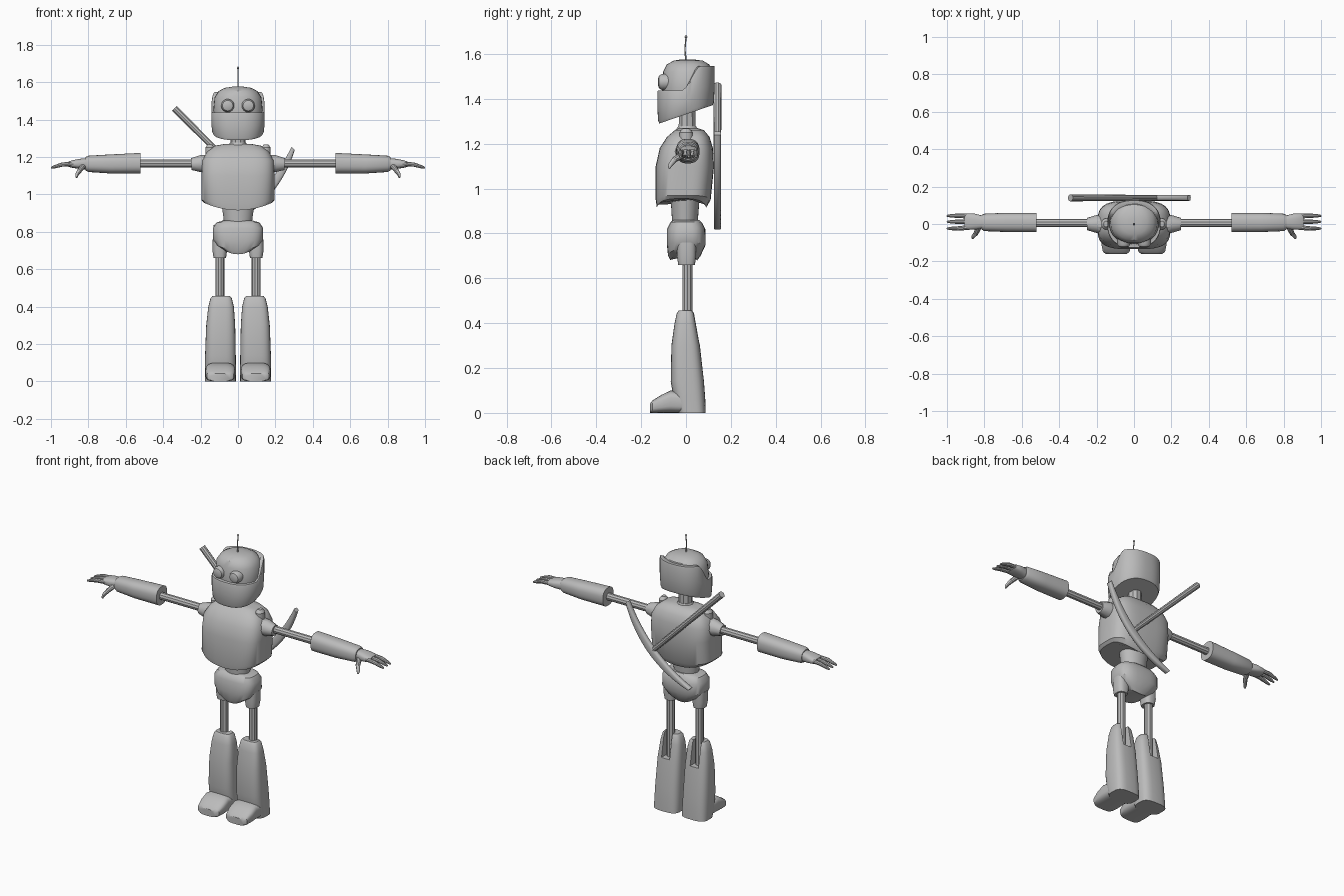
import bpy, bmesh, math
from mathutils import Vector

cube = bpy.data.objects.get("Cube")
if cube:
    bpy.data.objects.remove(cube, do_unlink=True)

grey = bpy.data.materials.new("plain grey")
grey.use_nodes = True
tint = (.5, .5, .5, 1)
grey.diffuse_color = tint
grey.node_tree.nodes["Principled BSDF"].inputs["Base Color"].default_value = tint


def select(obj):
    bpy.ops.object.select_all(action='DESELECT')
    obj.select_set(True)
    bpy.context.view_layer.objects.active = obj


def finish(obj, mirrored=False, angle=35):
    """Colour, shade and optionally mirror a part."""
    obj.data.materials.append(grey)
    select(obj)
    bpy.ops.object.shade_smooth_by_angle(angle=math.radians(angle))
    if mirrored:
        obj.modifiers.new("Mirror", 'MIRROR')
    return obj


def from_rings(name, rings):
    """Skin a stack of point rings and cap both ends."""
    bm = bmesh.new()
    rows = [[bm.verts.new(p) for p in ring] for ring in rings]
    for low, high in zip(rows, rows[1:]):
        for i in range(len(low)):
            j = (i + 1) % len(low)
            bm.faces.new((low[i], low[j], high[j], high[i]))
    bm.faces.new(rows[0])
    bm.faces.new(rows[-1])
    bmesh.ops.recalc_face_normals(bm, faces=bm.faces)
    mesh = bpy.data.meshes.new(name)
    bm.to_mesh(mesh)
    bm.free()
    obj = bpy.data.objects.new(name, mesh)
    bpy.context.collection.objects.link(obj)
    return obj


def unit_ring(power, sides):
    """Rounded-square outline reaching one unit each way."""
    for i in range(sides):
        angle = math.tau * i / sides
        c, s = math.cos(angle), math.sin(angle)
        yield (math.copysign(abs(c) ** (2 / power), c),
               math.copysign(abs(s) ** (2 / power), s))


def loft(name, rings, axis='z', power=2, sides=32, mirrored=False, angle=35):
    """Rings are (position, a min, a max, b min, b max, edge lift)."""
    stack = []
    for t, a0, a1, b0, b1, *lift in rings:
        ring = []
        for u, v in unit_ring(power, sides):
            a = (a0 + a1 + u * (a1 - a0)) / 2
            b = (b0 + b1 + v * (b1 - b0)) / 2
            h = t + (lift[0] * u * u if lift else 0)
            ring.append({'x': (h, a, b), 'y': (a, h, b), 'z': (a, b, h)}[axis])
        stack.append(ring)
    return finish(from_rings(name, stack), mirrored, angle)


def tube(name, points, mirrored=False):
    """Round rod along (x, y, z, radius) points."""
    curve = bpy.data.curves.new(name, 'CURVE')
    curve.dimensions = '3D'
    curve.bevel_depth = 1
    curve.bevel_resolution = 3
    curve.use_fill_caps = True
    line = curve.splines.new('POLY')
    line.points.add(len(points) - 1)
    for point, (x, y, z, r) in zip(line.points, points):
        point.co = (x, y, z, 1)
        point.radius = r
    obj = bpy.data.objects.new(name, curve)
    bpy.context.collection.objects.link(obj)
    select(obj)
    bpy.ops.object.convert(target='MESH')
    return finish(bpy.context.object, mirrored)


# Torso, waist and pelvis
loft("torso", [(.915, -.18, .18, -.13, .09, .04), (.95, -.195, .195, -.135, .11, .02),
               (1.1, -.195, .195, -.135, .125), (1.18, -.193, .193, -.117, .12),
               (1.23, -.165, .165, -.085, .105), (1.26, -.125, .125, -.05, .08),
               (1.27, -.07, .07, -.03, .05)], power=3.4, sides=48)
loft("waist", [(.82, -.07, .07, -.06, .05), (.95, -.088, .088, -.068, .06)])
loft("pelvis", [(.68, -.07, .07, -.07, .05, .02), (.7, -.115, .115, -.08, .065, .03),
                (.75, -.134, .134, -.085, .088, .01), (.82, -.135, .135, -.085, .086),
                (.85, -.115, .115, -.07, .07), (.86, -.08, .08, -.055, .06)], power=3)
loft("shoulder_knob", [(1.2, .125, .175, -.03, .03), (1.25, .125, .175, -.03, .03),
                       (1.268, .138, .162, -.015, .015)], mirrored=True)

# Neck and collar
tube("neck", [(0, .005, 1.22, .04), (0, .005, 1.4, .038)])
tube("collar", [(0, .005, 1.23, .055), (0, .005, 1.265, .05), (0, .005, 1.278, .042)])

# Skull and the wraparound jaw shell
loft("skull", [(1.37, -.12, .12, -.105, .11), (1.45, -.132, .132, -.108, .118),
               (1.52, -.125, .125, -.102, .117), (1.553, -.103, .103, -.086, .104),
               (1.57, -.07, .07, -.055, .075), (1.576, -.03, .03, -.02, .03)],
     power=2.2)


def shell_ring(level, size):
    """Slanted chin edge at level 0, stepped visor edge at level 1."""
    ring = []
    for u, v in unit_ring(2.4, 64):
        x, y = .143 * u * size, .128 * v * size
        low = 1.29 + .32 * (.128 * v + .128)
        rise = min(max((.128 * v + .02) / .09, 0), 1)
        high = 1.437 + .11 * rise * rise * (3 - 2 * rise)
        ring.append((x, y, low + (high - low) * level))
    return ring


finish(from_rings("jaw_shell", [shell_ring(0, .93), shell_ring(.08, .97), shell_ring(.5, 1),
                                shell_ring(.95, 1), shell_ring(1, .98), shell_ring(1, .85)]))

# Eyes and aerial
loft("eye", [(-.07, .02, .09, 1.44, 1.51), (-.108, .02, .09, 1.44, 1.51),
             (-.12, .027, .083, 1.447, 1.503), (-.125, .04, .07, 1.46, 1.49)],
     axis='y', mirrored=True)
tube("aerial", [(0, 0, 1.57, .004), (0, -.005, 1.62, .003), (0, 0, 1.675, .003)])
tube("aerial_tip", [(0, 0, 1.67, .003), (0, 0, 1.676, .007), (0, 0, 1.684, .003)])

# Arms, built on the left and mirrored
tube("shoulder_socket", [(.17, 0, 1.165, .05), (.2, 0, 1.165, .048), (.25, 0, 1.162, .033)], True)
tube("upper_arm", [(.23, .005, 1.166, .022), (.55, .005, 1.166, .022)], True)
loft("forearm", [(.52, -.044, .06, 1.112, 1.222), (.68, -.043, .06, 1.112, 1.214),
                 (.8, -.038, .055, 1.12, 1.207), (.815, -.03, .048, 1.128, 1.2)],
     axis='x', power=2.5, mirrored=True)
loft("hand", [(.8, -.022, .042, 1.132, 1.195), (.85, -.03, .055, 1.137, 1.19),
              (.89, -.03, .056, 1.143, 1.182), (.905, -.022, .05, 1.148, 1.175)],
     axis='x', power=2.6, mirrored=True)
for label, y, spread in (("front", -.018, -.006), ("middle", .012, 0), ("back", .042, .002)):
    tube(label + "_finger", [(.88, y, 1.163, .013), (.94, y + spread, 1.16, .012),
                             (.98, y + spread, 1.148, .009), (1, y + spread, 1.142, .005)], True)
tube("thumb", [(.83, -.015, 1.15, .016), (.845, -.05, 1.13, .013),
               (.86, -.068, 1.108, .01), (.864, -.076, 1.09, .005)], True)

# Legs, built on the left and mirrored
loft("hip_joint", [(.66, .064, .13, -.035, .04), (.7, .058, .137, -.04, .045),
                   (.76, .06, .135, -.04, .045)], power=2.6, mirrored=True)
tube("thigh", [(.097, .007, .25, .024), (.097, .007, .7, .024)], True)
shin = loft("shin", [(0, .012, .177, -.035, .088), (.06, .011, .177, -.055, .086),
                     (.14, .012, .176, -.068, .08), (.3, .015, .17, -.065, .062),
                     (.4, .022, .159, -.051, .044), (.445, .033, .147, -.041, .036),
                     (.457, .043, .137, -.032, .028)], power=3.2, mirrored=True)

# Slot down the back of each shin for the thigh rod
bpy.ops.mesh.primitive_cube_add(size=1, location=(.097, .06, .42))
cutter = bpy.context.object
cutter.name = "slot_cutter"
cutter.scale = (.055, .11, .22)
cutter.hide_render = True
cutter.display_type = 'WIRE'
slot = shin.modifiers.new("Slot", 'BOOLEAN')
slot.object = cutter
slot.solver = 'EXACT'
select(shin)
bpy.ops.object.modifier_move_to_index(modifier="Slot", index=0)
bpy.ops.object.modifier_apply(modifier="Slot")
bpy.data.objects.remove(cutter, do_unlink=True)

loft("foot", [(-.16, .04, .15, 0, .042), (-.15, .024, .166, 0, .055),
              (-.11, .015, .174, 0, .08), (-.068, .015, .174, 0, .1),
              (0, .017, .172, 0, .09)], axis='y', power=3.4, mirrored=True)

# Pickaxe slung across the back
top, along, across = Vector((-.34, .14, 1.46)), Vector((1, 0, -1)), Vector((1, 0, 1))
along.normalize()
across.normalize()
end = top + along * .68
tube("pick_handle", [(*top, .019), (*(top + along * .3), .017), (*end, .015)])
stack = []
for i in range(-8, 9):
    f = i / 8
    middle = top + along * (.665 - .065 * f * f) + across * (.298 * f)
    wide = .025 - .013 * f * f
    stack.append([middle + along * (u * wide) + Vector((0, v * .016, 0))
                  for u, v in unit_ring(3, 16)])
finish(from_rings("pick_head", stack))
